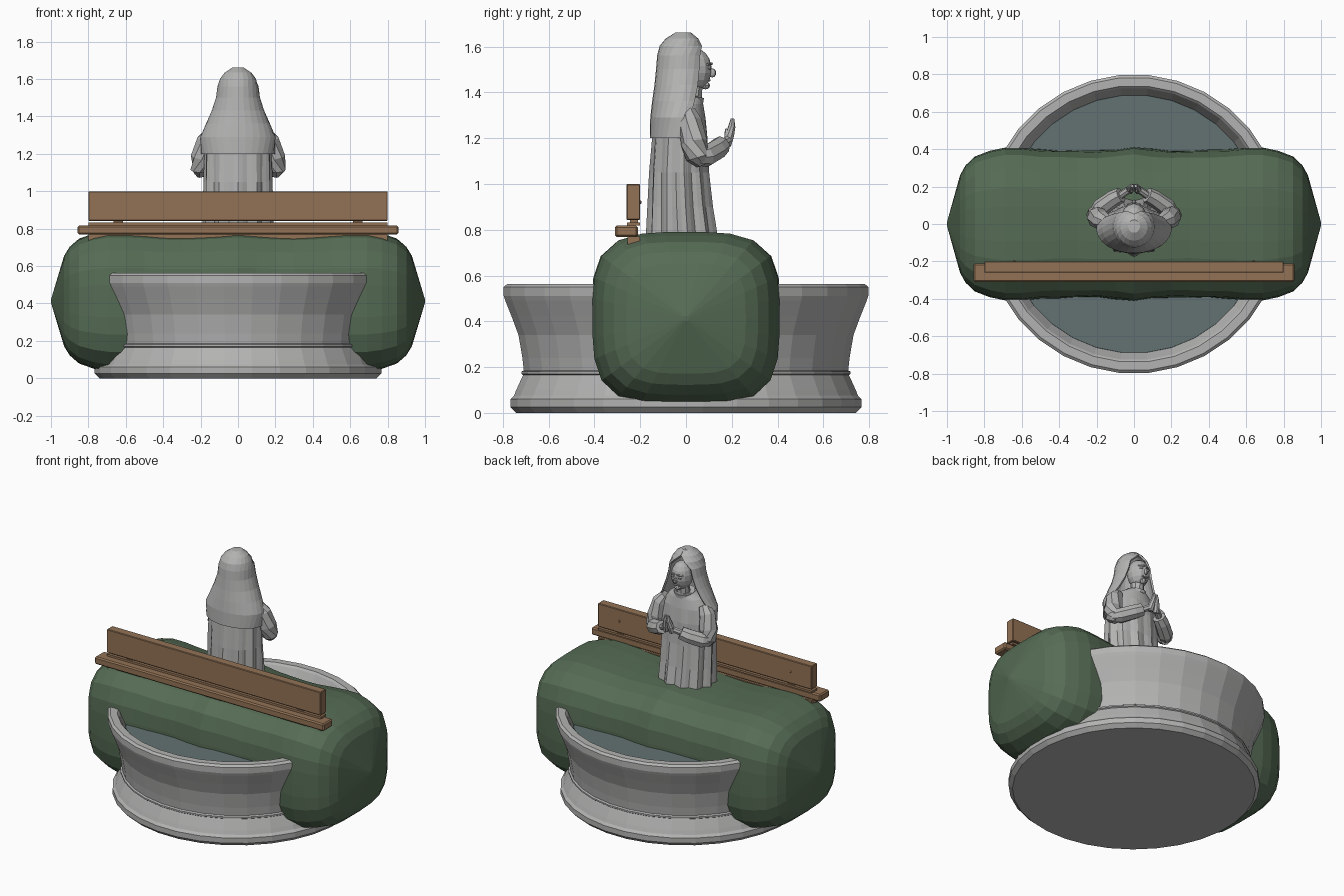
import bpy, bmesh, math
from mathutils import Vector

if "Cube" in bpy.data.objects:
    bpy.data.objects.remove(bpy.data.objects["Cube"])


def material(name, rgb):
    m = bpy.data.materials.new(name)
    m.diffuse_color = (*rgb, 1)
    m.use_nodes = True
    m.node_tree.nodes["Principled BSDF"].inputs["Base Color"].default_value = m.diffuse_color
    return m


STONE = material("grey_stone", (0.45, 0.45, 0.445))
LEAF = material("hedge_green", (0.092, 0.15, 0.09))
WOOD = material("brown_wood", (0.29, 0.17, 0.092))
WATER = material("pool_blue_grey", (0.125, 0.17, 0.17))


def finish(name, bm, mat):
    bmesh.ops.recalc_face_normals(bm, faces=bm.faces)
    me = bpy.data.meshes.new(name)
    bm.to_mesh(me)
    bm.free()
    me.materials.append(mat)
    ob = bpy.data.objects.new(name, me)
    bpy.context.collection.objects.link(ob)
    return ob


def loft(name, rings, mat, closed=True, caps=True):
    """Skin a stack of point rings, optionally capped at both ends."""
    bm = bmesh.new()
    vs = [[bm.verts.new(p) for p in r] for r in rings]
    n = len(vs[0])
    for a, b in zip(vs, vs[1:]):
        for i in range(n if closed else n - 1):
            j = (i + 1) % n
            bm.faces.new((a[i], a[j], b[j], b[i]))
    if caps:
        bm.faces.new(vs[0])
        bm.faces.new(vs[-1])
    return finish(name, bm, mat)


def circle(r, z, n=32):
    return [(r * math.cos(2 * math.pi * (i + .5) / n), r * math.sin(2 * math.pi * (i + .5) / n), z)
            for i in range(n)]


def box(name, lo, hi, mat, bevel=0.0):
    bm = bmesh.new()
    bmesh.ops.create_cube(bm, size=1)
    for v in bm.verts:
        v.co = [(a + b) / 2 + c * (b - a) for a, b, c in zip(lo, hi, v.co)]
    if bevel:
        bmesh.ops.bevel(bm, geom=bm.edges[:], offset=bevel, segments=1, affect='EDGES')
    return finish(name, bm, mat)


def limb(name, pts, mat, n=8):
    """Tapered tube through (x, y, z, radius) points."""
    rings = []
    for i, p in enumerate(pts):
        d = Vector(pts[min(i + 1, len(pts) - 1)][:3]) - Vector(pts[max(i - 1, 0)][:3])
        q = d.to_track_quat('Z', 'Y')
        rings.append([Vector(p[:3]) + q @ Vector((p[3] * math.cos(2 * math.pi * k / n),
                                                  p[3] * math.sin(2 * math.pi * k / n), 0))
                      for k in range(n)])
    return loft(name, rings, mat)


def ball(name, loc, size, mat, seg=14, rows=9):
    bm = bmesh.new()
    bmesh.ops.create_uvsphere(bm, u_segments=seg, v_segments=rows, radius=1)
    for v in bm.verts:
        v.co = [l + c * s for l, c, s in zip(loc, v.co, size)]
    return finish(name, bm, mat)


# Round basin with moulded foot and hollow rim
basin = [(.745, 0), (.77, .025), (.77, .06), (.755, .075), (.745, .1), (.72, .155), (.715, .165),
         (.722, .17), (.722, .18), (.712, .186), (.718, .24), (.735, .34), (.765, .42), (.793, .49),
         (.8, .51), (.8, .55), (.785, .563), (.74, .563), (.728, .55), (.685, .46)]
loft("basin", [circle(r, z) for r, z in basin], STONE)
loft("pool_water", [circle(.695, .45), circle(.69, .475)], WATER)

# Long rounded hedge crossing the basin
half = [(.999, .03), (.93, .64), (.9, .77), (.85, .885), (.77, .96), (.69, 1), (.6, 1), (.5, .985),
        (.4, .965), (.3, .955), (.2, .965), (.1, .98)]
stations = [(-x, s) for x, s in half] + [(0, 1)] + half[::-1]
rings = []
for x, s in stations:
    ring = []
    for i in range(28):
        a = 2 * math.pi * i / 28
        c, d = math.cos(a), math.sin(a)
        r = (abs(c) ** 3.6 + abs(d) ** 3.6) ** (-1 / 3.6)
        ripple = 1 + .012 * math.sin(19 * x + 3 * a) * (abs(x) < .6)
        ring.append((x, .408 * s * r * c * ripple, .413 + .377 * s * r * d))
    rings.append(ring)
loft("hedge", rings, LEAF)

# Wooden bench
box("bench_back", (-.8, -.26, .842), (.8, -.2, 1), WOOD, .004)
box("bench_seat", (-.857, -.31, .768), (.857, -.21, .818), WOOD, .008)
box("bench_rail", (-.8, -.258, .818), (.8, -.202, .832), WOOD)
box("bench_support", (-.8, -.255, .72), (.8, -.2, .77), WOOD)
for s in (-1, 1):
    box("bench_peg", (s * .64 - .025, -.245, .83), (s * .64 + .025, -.21, .845), WOOD)
    ball("bench_bolt", (s * .64, -.199, .92), (.008, .006, .008), WOOD, 8, 5)

# Robe with vertical folds: height, half width, back y, front y, fold depth
robe = [(.77, .18, -.165, .135, .07), (.9, .178, -.16, .115, .065), (1.05, .178, -.155, .1, .05),
        (1.2, .178, -.145, .095, .025), (1.29, .165, -.135, .085, 0), (1.35, .12, -.11, .075, 0),
        (1.385, .06, -.05, .07, 0)]
rings = []
for z, w, b, f, fold in robe:
    rings.append([])
    for i in range(44):
        a = 2 * math.pi * i / 44
        k = 1 + fold * math.cos(11 * a)
        rings[-1].append((w * k * math.sin(a), (b + f) / 2 - (f - b) / 2 * k * math.cos(a), z))
loft("robe", rings, STONE)

# Veil open at the front: height, half width, back y, front y, sweep in degrees
veil = [(1.2, .192, -.152, .1, 95), (1.29, .196, -.15, .1, 108), (1.36, .165, -.142, .1, 118),
        (1.43, .135, -.132, .1, 124), (1.5, .112, -.125, .098, 128), (1.56, .104, -.12, .09, 134),
        (1.6, .09, -.11, .072, 158), (1.63, .068, -.085, .05, 180), (1.655, .03, -.045, .02, 180),
        (1.656, .001, -.013, -.012, 180)]
rings = []
for z, w, b, f, sweep in veil:
    rings.append([])
    for i in range(19):
        a = math.radians(sweep) * (i / 9 - 1)
        rings[-1].append((w * math.sin(a), (b + f) / 2 - (f - b) / 2 * math.cos(a), z))
cloth = loft("veil", rings, STONE, closed=False, caps=False)
mod = cloth.modifiers.new("thickness", 'SOLIDIFY')
mod.thickness = .012
mod.offset = 0

# Neck, collar, head and face
limb("neck", [(0, .025, 1.35, .045), (0, .035, 1.45, .04)], STONE, 10)
limb("collar", [(0, .012, 1.365, .066), (0, .015, 1.385, .066)], STONE, 14)
ball("head", (0, .04, 1.5), (.068, .072, .092), STONE)
ball("nose", (0, .115, 1.485), (.011, .017, .02), STONE, 8, 6)
box("mouth", (-.02, .095, 1.448), (.02, .108, 1.458), STONE, .003)
ball("chin", (0, .085, 1.43), (.022, .02, .017), STONE, 8, 6)
for s in (-1, 1):
    ball("eye", (s * .026, .1, 1.507), (.014, .011, .009), STONE, 8, 6)
    limb("brow", [(s * .008, .112, 1.525, .006), (s * .045, .092, 1.522, .005)], STONE, 6)

# Wide sleeves, wrists and joined hands
for s in (-1, 1):
    limb("upper_sleeve", [(s * .14, .01, 1.315, .035), (s * .172, .02, 1.27, .052),
                          (s * .195, .035, 1.18, .058), (s * .205, .05, 1.115, .05),
                          (s * .195, .065, 1.085, .025)], STONE)
    limb("forearm_sleeve", [(s * .215, .045, 1.115, .034), (s * .18, .085, 1.12, .048),
                            (s * .11, .135, 1.15, .046), (s * .07, .155, 1.17, .042)], STONE)
    limb("wrist", [(s * .09, .14, 1.16, .02), (s * .03, .182, 1.19, .02)], STONE)
    limb("palm", [(s * .022, .178, 1.17, .02), (s * .018, .19, 1.21, .021),
                  (s * .012, .2, 1.25, .016), (s * .009, .203, 1.285, .008)], STONE)
    limb("thumb", [(s * .022, .175, 1.2, .008), (s * .012, .176, 1.24, .006)], STONE, 6)
